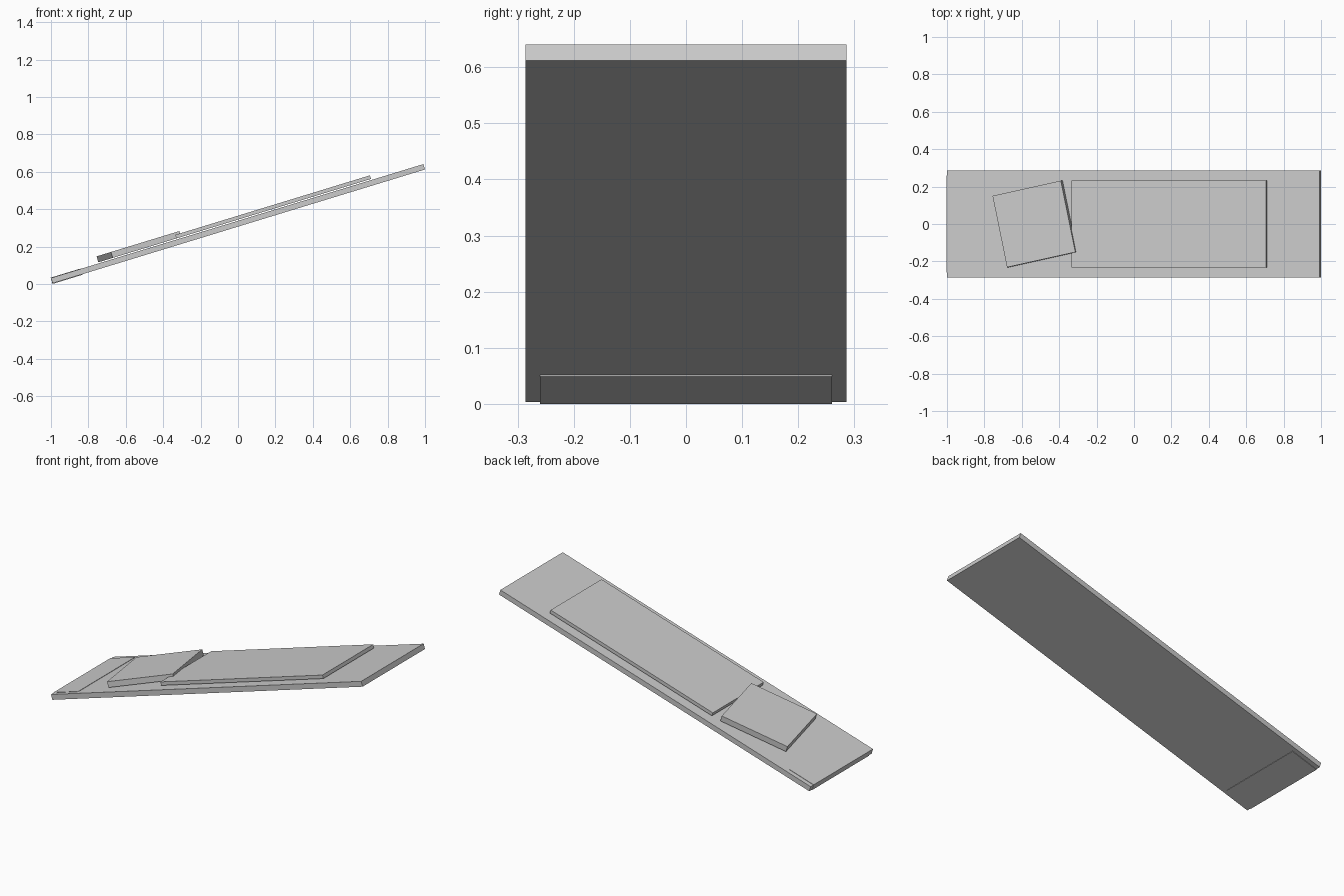
import bpy
import bmesh
from math import radians
from mathutils import Matrix, Vector

cube = bpy.data.objects.get("Cube")
if cube:
    bpy.data.objects.remove(cube, do_unlink=True)

GREY = (0.6, 0.6, 0.6, 1)
grey = bpy.data.materials.new("light grey")
grey.use_nodes = True
grey.diffuse_color = GREY
for node in grey.node_tree.nodes:
    if node.type == "BSDF_PRINCIPLED":
        node.inputs["Base Color"].default_value = GREY

# Ramp frame: origin on the low end's top edge, x up the slope, z off the surface
RAMP = Matrix.Translation((-1, 0, 0.032)) @ Matrix.Rotation(radians(-17), 4, "Y")


def slab(name, start, end, width, bottom, top, turn=0):
    """Flat box lying on the ramp, turned about its own centre."""
    bm = bmesh.new()
    bmesh.ops.create_cube(bm, size=1)
    bmesh.ops.scale(bm, vec=(end - start, width, top - bottom), verts=bm.verts)
    mesh = bpy.data.meshes.new(name)
    bm.to_mesh(mesh)
    bm.free()
    mesh.materials.append(grey)
    obj = bpy.data.objects.new(name, mesh)
    centre = Vector(((start + end) / 2, 0, (bottom + top) / 2))
    obj.matrix_world = (RAMP @ Matrix.Translation(centre)
                        @ Matrix.Rotation(radians(turn), 4, "Z"))
    bpy.context.scene.collection.objects.link(obj)
    return obj


# Long sloping board
slab("sloping_board", 0, 2.082, 0.572, -0.03, 0)
# Thin plate let through the low end
slab("end_plate", -0.001, 0.165, 0.52, -0.033, 0.002)
# Long panel raised slightly off the board
slab("long_panel", 0.703, 1.791, 0.466, 0.006, 0.026)
# Square block, turned askew
slab("square_block", 0.303, 0.693, 0.39, 0.006, 0.039, turn=12)
